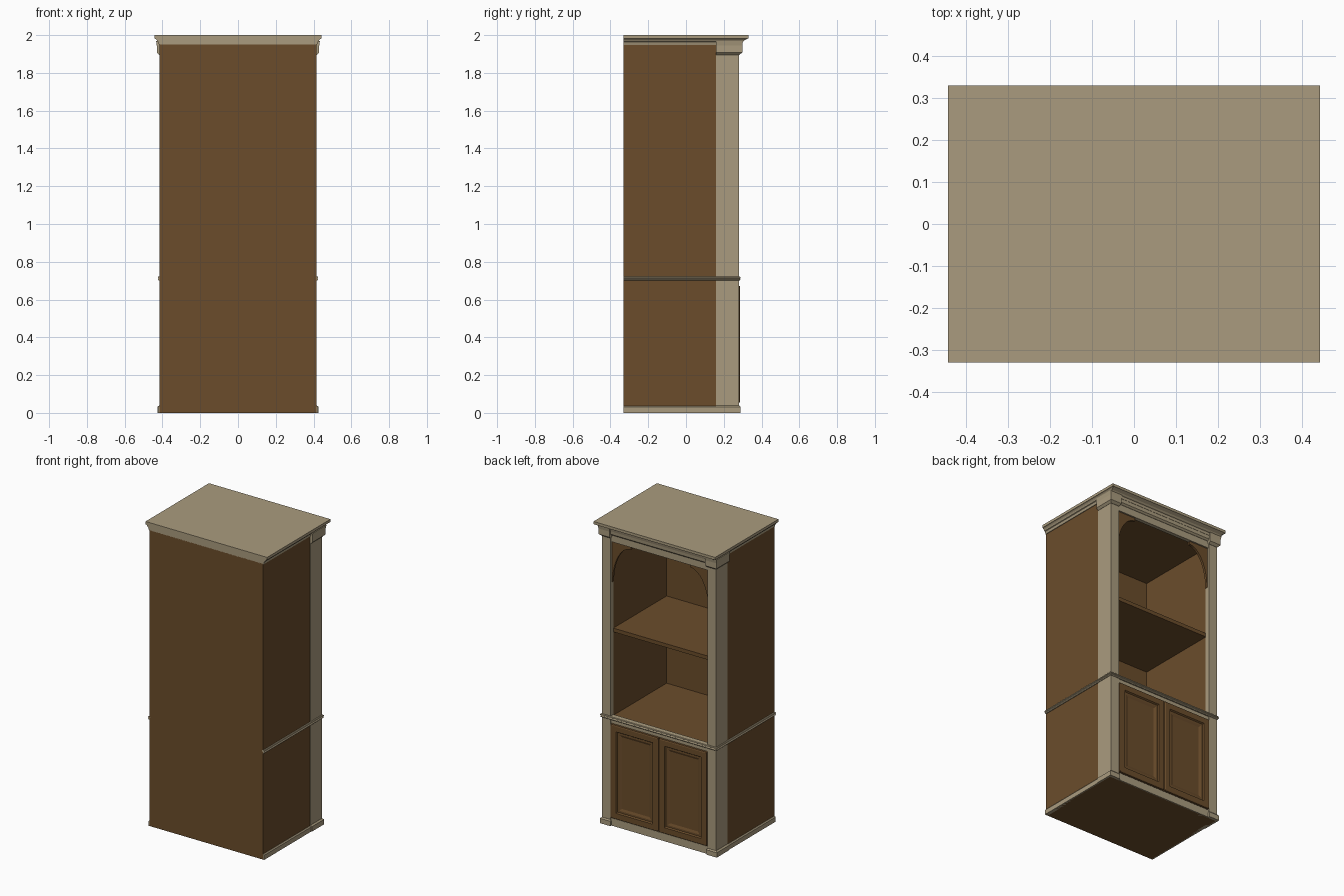
import bpy, bmesh, math

if "Cube" in bpy.data.objects:
    bpy.data.objects.remove(bpy.data.objects["Cube"])

def material(name, c):
    m = bpy.data.materials.new(name)
    m.diffuse_color = (*c, 1)
    m.use_nodes = True
    m.node_tree.nodes["Principled BSDF"].inputs["Base Color"].default_value = m.diffuse_color
    return m

BROWN = material("brown_wood", (0.145, 0.073, 0.024))
LIGHT = material("light_wood", (0.40, 0.33, 0.21))

def finish(name, bm, mat):
    bmesh.ops.recalc_face_normals(bm, faces=bm.faces[:])
    me = bpy.data.meshes.new(name)
    bm.to_mesh(me)
    bm.free()
    me.materials.append(mat)
    ob = bpy.data.objects.new(name, me)
    bpy.context.collection.objects.link(ob)
    return ob

def loft(name, rings, mat):
    """Stack equal-length rings of points into a closed solid."""
    bm = bmesh.new()
    vs = [[bm.verts.new(p) for p in r] for r in rings]
    n = len(vs[0])
    for a, b in zip(vs, vs[1:]):
        for i in range(n):
            j = (i + 1) % n
            bm.faces.new((a[i], a[j], b[j], b[i]))
    bm.faces.new(vs[0])
    bm.faces.new(vs[-1])
    return finish(name, bm, mat)

def steps(name, levels, mat):
    """Stack of rectangles: (x0, x1, y0, y1, z)."""
    return loft(name, [[(a, c, z), (b, c, z), (b, d, z), (a, d, z)]
                       for a, b, c, d, z in levels], mat)

def box(name, x0, x1, y0, y1, z0, z1, mat):
    return steps(name, [(x0, x1, y0, y1, z0), (x0, x1, y0, y1, z1)], mat)

def mirrored(ob):
    """Add the opposite half across x = 0."""
    m = ob.modifiers.new("mirror", 'MIRROR')
    m.use_axis[0] = True
    m.use_mirror_merge = False
    return ob

# carcass
mirrored(box("side_panel", 0.355, 0.414, -0.329, 0.25, 0.002, 1.95, BROWN))
box("back_panel", -0.4145, 0.4145, -0.33, -0.305, 0.0, 1.95, BROWN)
box("bottom_panel", -0.414, 0.414, -0.329, 0.27, 0.0, 0.03, BROWN)
box("cabinet_top", -0.356, 0.356, -0.306, 0.25, 0.69, 0.715, BROWN)
box("shelf", -0.356, 0.356, -0.306, 0.25, 1.265, 1.29, BROWN)
box("ceiling_panel", -0.356, 0.356, -0.306, 0.25, 1.88, 1.95, BROWN)

# corner pilasters, L-shaped in plan
ell = [(0.353, 0.28), (0.416, 0.28), (0.416, 0.16), (0.41, 0.16), (0.41, 0.25), (0.353, 0.25)]
mirrored(loft("pilaster", [[(x, y, z) for x, y in ell] for z in (0.01, 1.95)], LIGHT))

# pilaster feet and capitals
mirrored(steps("pilaster_foot", [(0.35, 0.426, 0.16, 0.288, 0.0), (0.35, 0.426, 0.16, 0.288, 0.032),
                                 (0.354, 0.417, 0.16, 0.281, 0.04)], LIGHT))
mirrored(steps("pilaster_capital", [(0.353, 0.417, 0.16, 0.282, 1.895), (0.348, 0.43, 0.16, 0.298, 1.908),
                                    (0.348, 0.43, 0.16, 0.298, 1.945), (0.345, 0.434, 0.16, 0.302, 1.97)], LIGHT))

# plinth
mirrored(steps("plinth_side", [(0.40, 0.422, -0.33, 0.2, 0.0), (0.40, 0.422, -0.33, 0.2, 0.03),
                               (0.40, 0.416, -0.33, 0.2, 0.037)], LIGHT))
box("plinth_front", -0.353, 0.353, 0.25, 0.277, 0.0, 0.05, LIGHT)

# waist moulding
def waist(name, x0, x1, y0, y1, dx, dy):
    prof = [(0.005, 0.70), (0.0, 0.705), (0.003, 0.711), (0.0, 0.713), (0.0, 0.719), (0.003, 0.722)]
    return steps(name, [(x0 + dx[0] * s, x1 - dx[1] * s, y0, y1 - dy * s, z) for s, z in prof], LIGHT)

mirrored(waist("waist_side", 0.405, 0.424, -0.33, 0.27, (0, 1), 0))
waist("waist_front", -0.424, 0.424, 0.252, 0.288, (1, 1), 1)
box("middle_rail", -0.353, 0.353, 0.25, 0.275, 0.675, 0.717, LIGHT)

# top rail, its bead, and crown
box("top_rail", -0.353, 0.353, 0.25, 0.275, 1.87, 1.955, LIGHT)
steps("rail_bead", [(-0.35, 0.35, 0.27, 0.277, 1.915), (-0.35, 0.35, 0.27, 0.288, 1.925),
                    (-0.35, 0.35, 0.27, 0.292, 1.965)], LIGHT)
steps("crown", [(-h, h, -0.33, y, z) for h, y, z in (
    (0.418, 0.292, 1.947), (0.422, 0.296, 1.963), (0.427, 0.302, 1.966), (0.429, 0.308, 1.972),
    (0.434, 0.320, 1.978), (0.439, 0.326, 1.981), (0.443, 0.33, 1.982), (0.443, 0.33, 2.0))], LIGHT)

# arched corner brackets
arc = [(0.215 + 0.135 * math.cos(t), 1.60 + 0.25 * math.sin(t))
       for t in [math.pi / 2 * i / 12 for i in range(13)]]
outline = [(0.356, 1.60)] + arc + [(0.215, 1.88), (0.356, 1.88)]
mirrored(loft("arch_bracket", [[(x, y, z) for x, z in outline] for y in (0.25, 0.265)], BROWN))

# panelled doors
bm = bmesh.new()
x0, x1, y0, y1, z0, z1 = 0.003, 0.35, 0.26, 0.284, 0.055, 0.672
bmesh.ops.create_cube(bm, size=1)
for v in bm.verts:
    v.co = (x1 if v.co.x > 0 else x0, y1 if v.co.y > 0 else y0, z1 if v.co.z > 0 else z0)
face = max(bm.faces, key=lambda f: f.calc_center_median().y)
for width, depth in ((0.006, 0.003), (0.034, 0.0), (0.006, -0.009), (0.012, 0.0), (0.014, -0.006)):
    bmesh.ops.inset_region(bm, faces=[face], thickness=width, depth=0, use_even_offset=True)
    for v in face.verts:
        v.co.y += depth
mirrored(finish("door", bm, BROWN))
